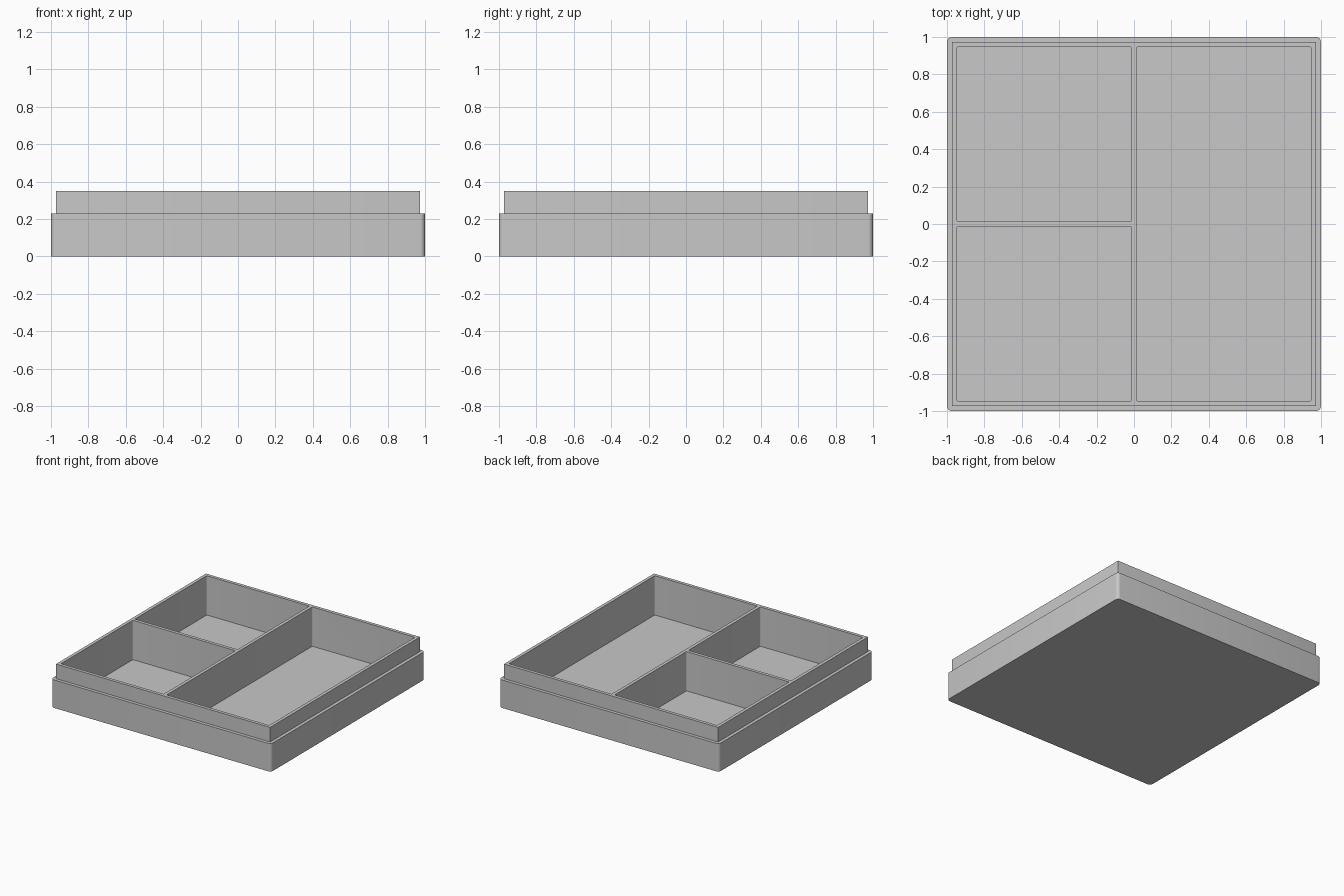
import bpy, bmesh, math

cube = bpy.data.objects.get("Cube")
if cube:
    bpy.data.objects.remove(cube, do_unlink=True)

WALL = 0.027           # wall, ledge, floor and divider thickness
LEDGE_Z, TOP_Z = 0.23, 0.35
LIP = 1 - WALL         # half width of the raised lip
INNER = LIP - WALL     # half width of the inside
HALF = WALL / 2        # half thickness of a divider

grey = bpy.data.materials.new("light grey")
grey.use_nodes = True
colour = (0.58, 0.58, 0.58, 1)
grey.diffuse_color = colour
grey.node_tree.nodes["Principled BSDF"].inputs["Base Color"].default_value = colour


def rounded_ring(bm, x0, x1, y0, y1, z, radius, steps=5):
    """Ring of vertices round a rectangle with rounded corners."""
    corners = [(x1, y1), (x0, y1), (x0, y0), (x1, y0)]
    signs = [(-1, -1), (1, -1), (1, 1), (-1, 1)]
    ring = []
    for i, ((cx, cy), (sx, sy)) in enumerate(zip(corners, signs)):
        for k in range(steps + 1):
            a = math.pi / 2 * (i + k / steps)
            ring.append(bm.verts.new((cx + radius * (sx + math.cos(a)),
                                      cy + radius * (sy + math.sin(a)), z)))
    return ring


def stacked_solid(name, levels):
    """Closed solid lofted through rounded rectangles."""
    bm = bmesh.new()
    rings = [rounded_ring(bm, *level) for level in levels]
    bm.faces.new(reversed(rings[0]))
    bm.faces.new(rings[-1])
    for low, high in zip(rings, rings[1:]):
        for i in range(len(low)):
            j = (i + 1) % len(low)
            bm.faces.new((low[i], low[j], high[j], high[i]))
    mesh = bpy.data.meshes.new(name)
    bm.to_mesh(mesh)
    bm.free()
    mesh.materials.append(grey)
    obj = bpy.data.objects.new(name, mesh)
    bpy.context.collection.objects.link(obj)
    return obj


# Tray body with its stepped lip
tray = stacked_solid("divided_tray", [
    (-1, 1, -1, 1, 0, WALL),
    (-1, 1, -1, 1, LEDGE_Z, WALL),
    (-LIP, LIP, -LIP, LIP, LEDGE_Z, 0.002),
    (-LIP, LIP, -LIP, LIP, TOP_Z, 0.002),
])

# Compartments: two small ones on the right, one long one on the left
compartments = {
    "back_compartment": (-INNER, -HALF, HALF, INNER),
    "front_compartment": (-INNER, -HALF, -INNER, -HALF),
    "long_compartment": (HALF, INNER, -INNER, INNER),
}
cutters = []
for name, bounds in compartments.items():
    cutter = stacked_solid(name + "_cutter", [(*bounds, WALL, 0.007),
                                              (*bounds, TOP_Z + 0.1, 0.007)])
    cutter.hide_render = True
    cut = tray.modifiers.new(name, 'BOOLEAN')
    cut.operation = 'DIFFERENCE'
    cut.solver = 'EXACT'
    cut.object = cutter
    cutters.append(cutter)

# Apply the cuts, drop the cutters and smooth the rounded corners
bpy.ops.object.select_all(action='DESELECT')
tray.select_set(True)
bpy.context.view_layer.objects.active = tray
for name in compartments:
    bpy.ops.object.modifier_apply(modifier=name)
for cutter in cutters:
    bpy.data.objects.remove(cutter, do_unlink=True)
bpy.ops.object.shade_smooth_by_angle(angle=math.radians(30))
